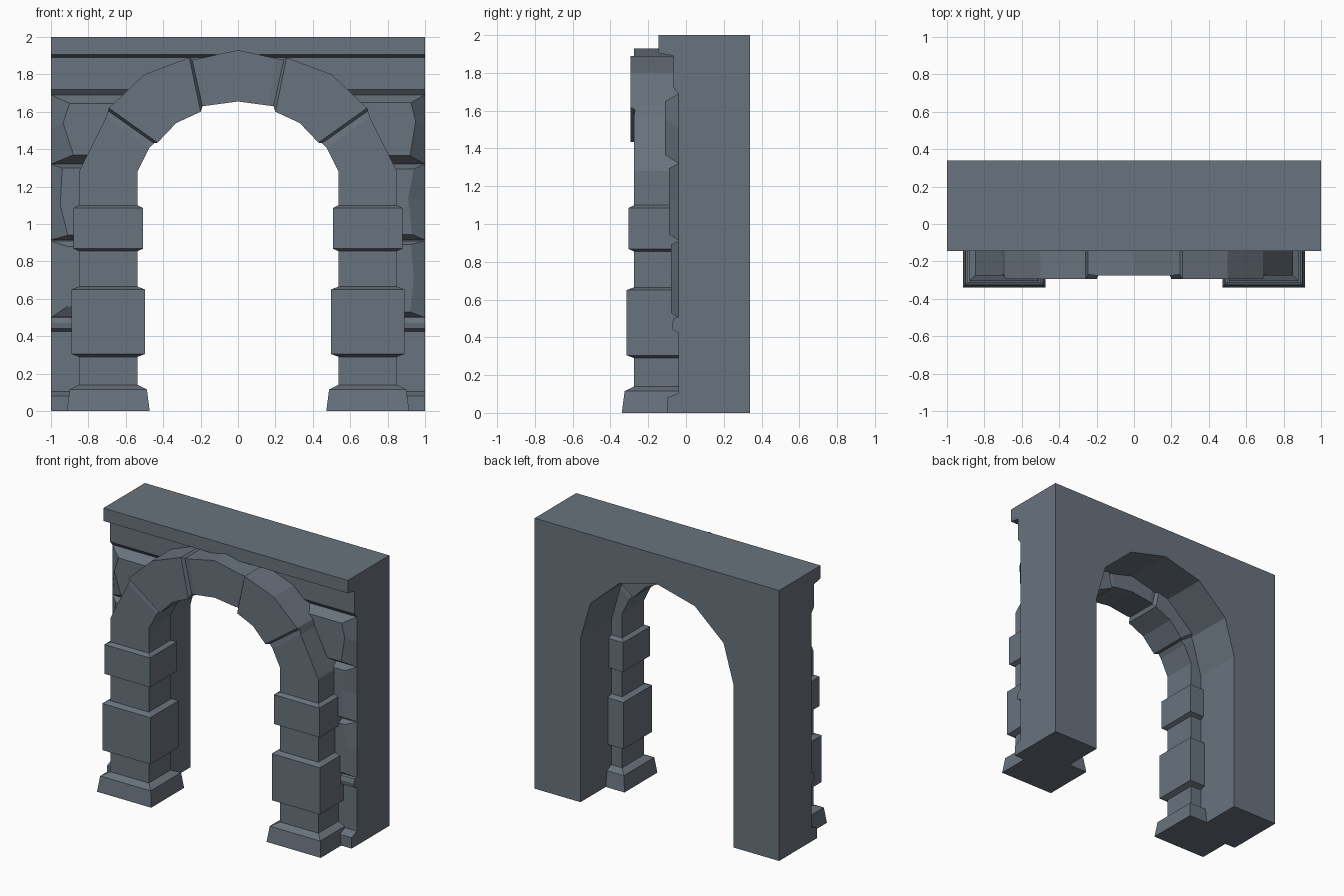
import bpy, bmesh

if "Cube" in bpy.data.objects:
    bpy.data.objects.remove(bpy.data.objects["Cube"])

WALL_Y, BACK_Y = -0.04, 0.34

# Dark slate for everything
slate = bpy.data.materials.new("slate")
slate.diffuse_color = (0.14, 0.17, 0.205, 1)
slate.use_nodes = True
slate.node_tree.nodes["Principled BSDF"].inputs["Base Color"].default_value = slate.diffuse_color


def make_object(name, verts, faces):
    bm = bmesh.new()
    vs = [bm.verts.new(v) for v in verts]
    for f in faces:
        bm.faces.new([vs[i] for i in f])
    bmesh.ops.recalc_face_normals(bm, faces=bm.faces[:])
    mesh = bpy.data.meshes.new(name)
    bm.to_mesh(mesh)
    bm.free()
    mesh.materials.append(slate)
    obj = bpy.data.objects.new(name, mesh)
    bpy.context.collection.objects.link(obj)
    return obj


def loft(name, rings):
    """Skin a list of closed rings with equal point counts and cap the ends."""
    n = len(rings[0])
    verts = [p for r in rings for p in r]
    faces = [(k * n + i, k * n + (i + 1) % n, (k + 1) * n + (i + 1) % n, (k + 1) * n + i)
             for k in range(len(rings) - 1) for i in range(n)]
    faces += [tuple(range(n)), tuple(range(len(verts) - n, len(verts)))]
    return make_object(name, verts, faces)


def moulding(name, profile, x0, x1):
    """Run a (y, z) profile along x."""
    return loft(name, [[(x, y, z) for y, z in profile] for x in (x0, x1)])


# Wall with a faceted arched opening
half = [(0.625, 0), (0.625, 1.21), (0.545, 1.49), (0.31, 1.70)]
outline = ([(-1, 0), (-1, 2), (1, 2), (1, 0)] + half + [(0, 1.78)]
           + [(-x, z) for x, z in reversed(half)])
loft("wall", [[(x, y, z) for x, z in outline] for y in (WALL_Y, BACK_Y)])

# Cornice and the frieze band below it
moulding("cornice", [(-0.03, 1.69), (WALL_Y, 1.69), (-0.065, 1.72), (-0.065, 1.89),
                     (-0.145, 1.905), (-0.145, 2), (-0.03, 2)], -1, 1)

# Pillars and arch: stations are inner x, z, outer x, z, and growth in depth
stations = []
for z, grow in [(0, 0.065), (0.115, 0.05), (0.14, 0), (0.29, 0), (0.305, 0.04), (0.65, 0.04),
                (0.665, 0), (0.855, 0), (0.868, 0.03), (1.085, 0.03), (1.10, 0), (1.28, 0)]:
    stations.append((0.537 - grow, z, 0.85 + grow, z, grow))
stations += [(0.475, 1.405, 0.705, 1.57, 0),
             (0.45, 1.432, 0.695, 1.605, -0.005),
             (0.43, 1.435, 0.69, 1.62, 0.02),
             (0.33, 1.54, 0.50, 1.80, 0.02),
             (0.20, 1.60, 0.26, 1.89, 0.02),
             (0.19, 1.63, 0.245, 1.878, -0.005),
             (0.165, 1.633, 0.205, 1.885, 0),
             (0, 1.655, 0, 1.93, 0)]
rings = [[(a, -0.02 + g, b), (c, -0.02 + g, d), (c, -0.275 - g, d), (a, -0.275 - g, b)]
         for a, b, c, d, g in stations]
left = [[(-x, y, z) for x, y, z in r] for r in reversed(rings[:-1])]
loft("pillars_and_arch", rings + left)

# Side stones: z bottom, z top, front y, then front edge points (x, z) per side
stones = [
    (1.32, 1.69, -0.11, [(0.88, 1.37), (0.935, 1.54), (0.90, 1.645)],
     [(0.92, 1.365), (0.95, 1.55), (0.925, 1.65)]),
    (0.915, 1.32, -0.09, [(0.91, 0.94), (0.95, 1.10), (0.94, 1.30)],
     [(0.93, 0.945), (0.91, 1.14), (0.94, 1.295)]),
    (0.50, 0.91, -0.08, [(0.91, 0.56), (0.91, 0.71), (0.91, 0.88)],
     [(0.92, 0.53), (0.94, 0.71), (0.925, 0.89)]),
]
for side, s in (("left", -1), ("right", 1)):
    for k, (z0, z1, y, edge_l, edge_r) in enumerate(stones):
        edge = edge_l if s < 0 else edge_r
        inner = 0.57 if k == 0 else 0.64
        base = [(1, z0), (1, (z0 + z1) / 2), (1, z1), (inner, z1), (inner, z0)]
        front = edge + [(inner, edge[2][1]), (inner, edge[0][1])]
        loft(f"{side}_stone_{k + 1}", [[(s * x, -0.03, z) for x, z in base],
                                       [(s * x, WALL_Y, z) for x, z in base],
                                       [(s * x, y, z) for x, z in front]])
    # Thin string course and base plinth
    moulding(f"{side}_string_course", [(-0.03, 0.42), (WALL_Y, 0.425), (-0.07, 0.44),
                                       (-0.075, 0.47), (-0.065, 0.50), (-0.03, 0.51)],
             s * 0.64, s)
    moulding(f"{side}_plinth", [(-0.03, 0), (-0.10, 0), (-0.10, 0.08), (WALL_Y, 0.105),
                                (-0.03, 0.105)], s * 0.63, s)
